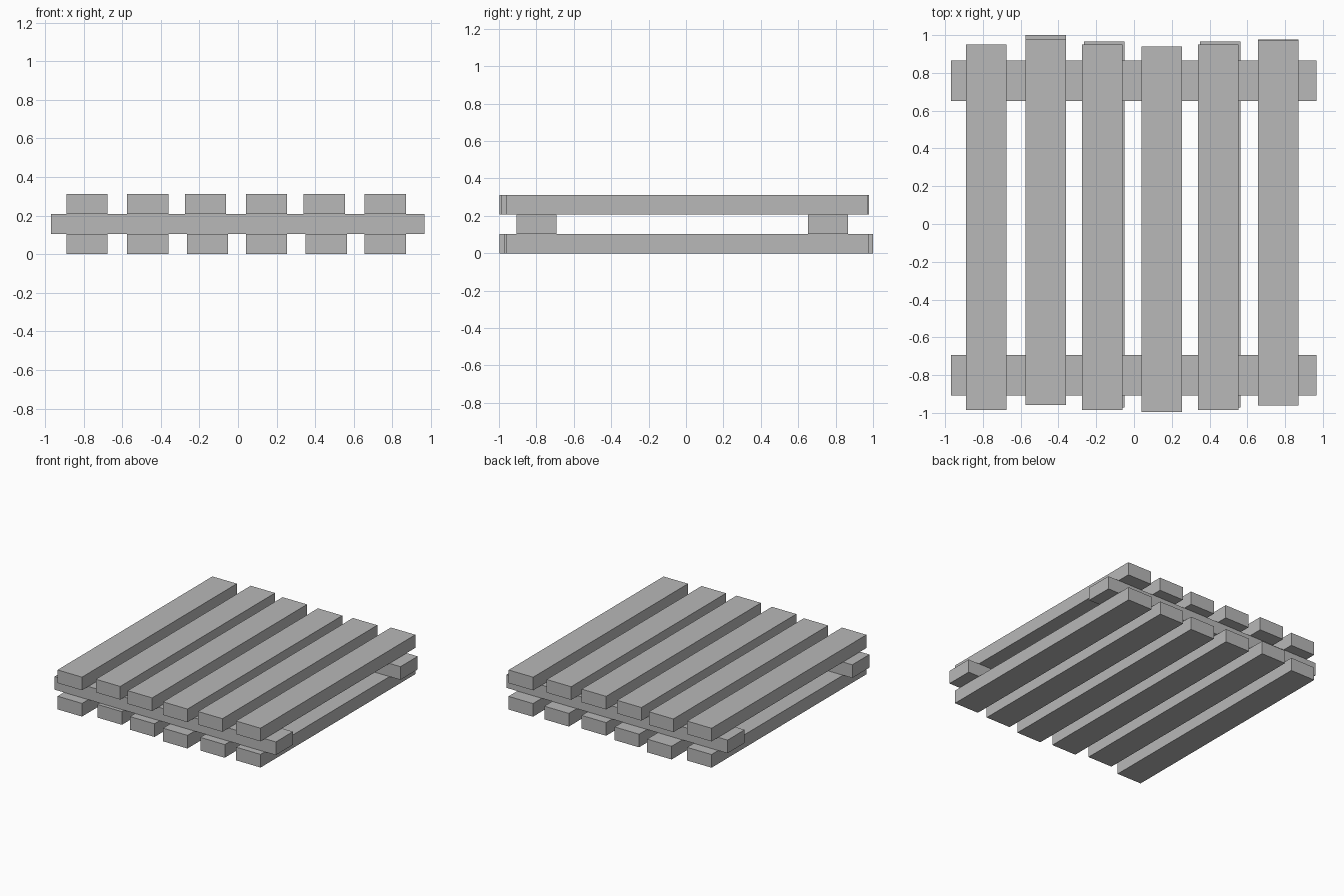
import bpy

default = bpy.data.objects.get("Cube")
if default:
    bpy.data.objects.remove(default, do_unlink=True)

LENGTH, WIDTH, THICK = 1.936, 0.214, 0.104

# Single plain grey finish
grey = bpy.data.materials.new("plain grey")
grey.use_nodes = True
colour = (0.48, 0.48, 0.48, 1)
grey.diffuse_color = colour
grey.node_tree.nodes["Principled BSDF"].inputs["Base Color"].default_value = colour


def board(name, x, y, layer, size):
    """Add a square-edged board centred at x, y in the given layer."""
    bpy.ops.mesh.primitive_cube_add(size=1, location=(x, y, (layer + 0.5) * THICK))
    ob = bpy.context.object
    ob.name = name
    ob.scale = (*size, THICK)
    bpy.ops.object.transform_apply(location=False, rotation=False, scale=True)
    ob.data.materials.append(grey)


# Slats run front to back, each pair slightly out of line
top_slats = [(-0.782, -0.018), (-0.467, 0.01), (-0.168, -0.018),
             (0.148, -0.028), (0.447, -0.018), (0.763, 0.006)]
bottom_slats = [(-0.782, -0.018), (-0.467, 0.032), (-0.158, -0.003),
                (0.148, -0.028), (0.457, -0.003), (0.763, 0.008)]
for label, layer, slats in (("bottom", 0, bottom_slats), ("top", 2, top_slats)):
    for i, (x, y) in enumerate(slats, 1):
        board(f"{label}_slat_{i}", x, y, layer, (WIDTH, LENGTH))

# Cross rails between the two slat layers
for name, y in (("front_rail", -0.8), ("back_rail", 0.759)):
    board(name, -0.002, y, 1, (LENGTH, WIDTH))
